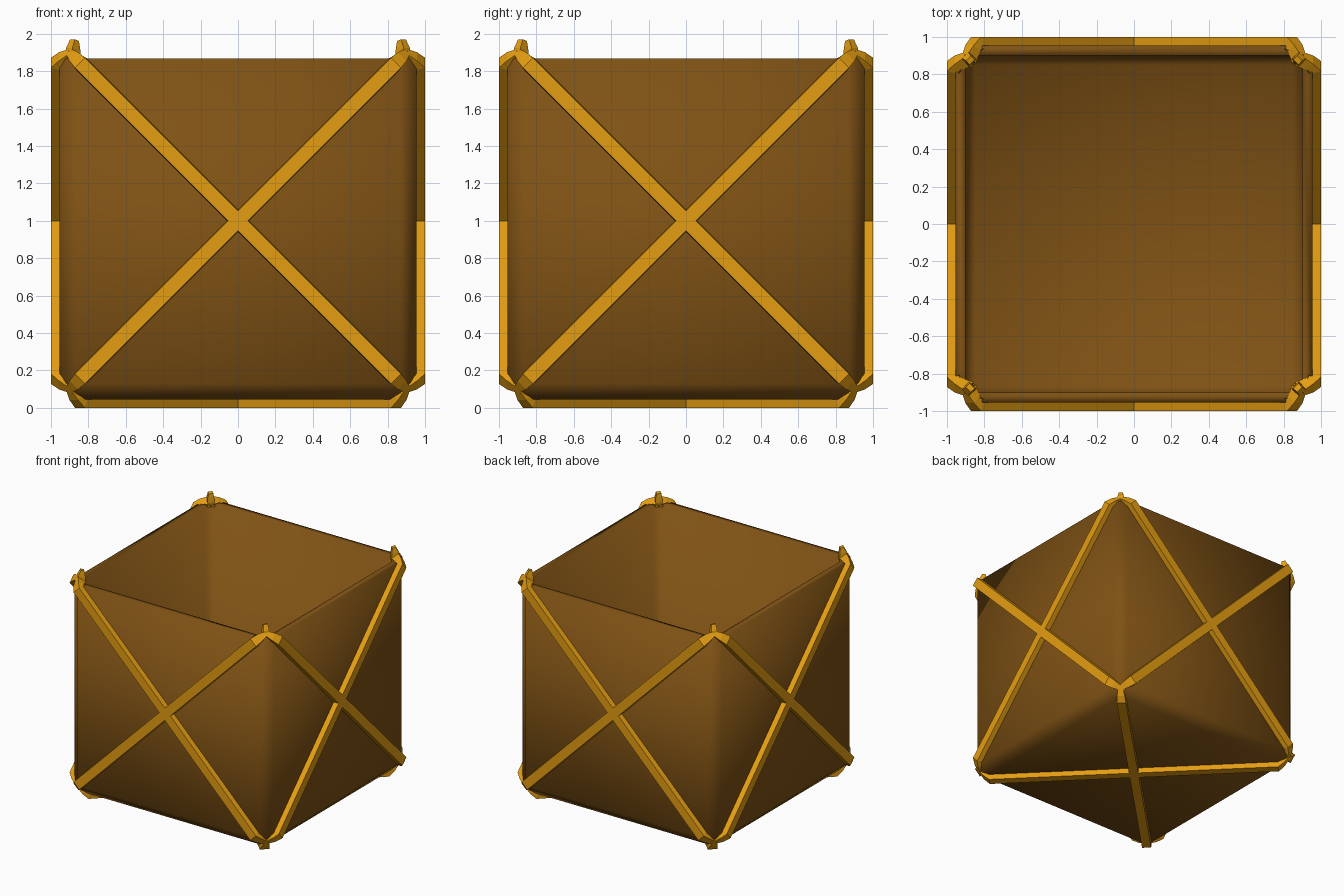
import bpy, bmesh, math
from mathutils import Matrix, Vector

old = bpy.data.objects.get("Cube")
if old:
    bpy.data.objects.remove(old, do_unlink=True)


def make_material(name, color):
    mat = bpy.data.materials.new(name)
    mat.use_nodes = True
    mat.diffuse_color = color
    mat.node_tree.nodes["Principled BSDF"].inputs["Base Color"].default_value = color
    return mat


brown = make_material("dark brown", (0.21, 0.083, 0.007, 1))
orange = make_material("amber orange", (0.78, 0.34, 0.006, 1))


def add_object(name, bm, mat):
    bmesh.ops.recalc_face_normals(bm, faces=bm.faces)
    mesh = bpy.data.meshes.new(name)
    bm.to_mesh(mesh)
    bm.free()
    mesh.materials.append(mat)
    obj = bpy.data.objects.new(name, mesh)
    bpy.context.collection.objects.link(obj)
    return obj


def sweep(bm, stations, matrix):
    """Loft a four-sided bar along the local diagonal.
    Each station: outer reach, outer height, inner reach, inner height, half width."""
    side = Vector((1, -1, 0)).normalized()
    rings = []
    for t_out, d_out, t_in, d_in, w in stations:
        outer, inner = Vector((t_out, t_out, d_out)), Vector((t_in, t_in, d_in))
        ring = [outer - side * w * 0.9, outer + side * w * 0.9,
                inner + side * w, inner - side * w]
        rings.append([bm.verts.new(matrix @ p) for p in ring])
    for a, b in zip(rings, rings[1:]):
        for i in range(4):
            j = (i + 1) % 4
            bm.faces.new((a[i], a[j], b[j], b[i]))
    bm.faces.new(rings[0])
    bm.faces.new(rings[-1])


# Open box: chamfered cube with the top cut off, given wall thickness
CENTRE = Matrix.Translation((0, 0, 1))
bm = bmesh.new()
bmesh.ops.create_cube(bm, size=1.91, matrix=CENTRE)
bmesh.ops.bevel(bm, geom=bm.edges[:], offset=0.085, segments=1, affect='EDGES')
bmesh.ops.bisect_plane(bm, geom=bm.verts[:] + bm.edges[:] + bm.faces[:],
                       plane_co=(0, 0, 1.868), plane_no=(0, 0, 1), clear_outer=True)
box = add_object("open_box", bm, brown)
wall = box.modifiers.new("wall", 'SOLIDIFY')
wall.thickness = 0.053
wall.offset = -1
wall.use_even_offset = True
bpy.context.view_layer.objects.active = box
box.select_set(True)
bpy.ops.object.shade_smooth_by_angle(angle=math.radians(50))
box.select_set(False)

# Crossed braces, bent inward at the corners, on the sides and the bottom
half = [(0.845, 1.0, 0.83, 0.94, 0.042),
        (0.878, 0.958, 0.85, 0.92, 0.036),
        (0.905, 0.905, 0.86, 0.86, 0.022)]
mirrored = [(-a, b, -c, d, w) for a, b, c, d, w in reversed(half)]
brace_path = mirrored + half

quarter = math.pi / 2
faces = {name: Matrix.Rotation(k * quarter, 4, 'Z') @ Matrix.Rotation(quarter, 4, 'X')
         for k, name in enumerate(("front", "left", "back", "right"))}
faces["bottom"] = Matrix.Rotation(math.pi, 4, 'X')
for name, turn in faces.items():
    bm = bmesh.new()
    for k in range(2):
        sweep(bm, brace_path, CENTRE @ turn @ Matrix.Rotation(k * quarter, 4, 'Z'))
    add_object(name + "_cross_brace", bm, orange)

# Short prongs and small raised rim webs at the four top corners
prong_path = [(0.905, 0.88, 0.86, 0.85, 0.03),
              (0.902, 0.925, 0.862, 0.92, 0.026),
              (0.885, 0.97, 0.865, 0.962, 0.02)]
web_points = [(0.895, 0.895, 0.91), (0.80, 0.94, 0.866), (0.94, 0.80, 0.866),
              (0.87, 0.87, 0.866), (0.91, 0.91, 0.866)]
for k, name in enumerate(("back_left", "back_right", "front_right", "front_left")):
    turn = CENTRE @ Matrix.Rotation(k * quarter, 4, 'Z')
    bm = bmesh.new()
    sweep(bm, prong_path, turn)
    add_object(name + "_prong", bm, orange)
    bm = bmesh.new()
    for p in web_points:
        bm.verts.new(turn @ Vector(p))
    bmesh.ops.convex_hull(bm, input=bm.verts[:])
    add_object(name + "_rim_web", bm, brown)
